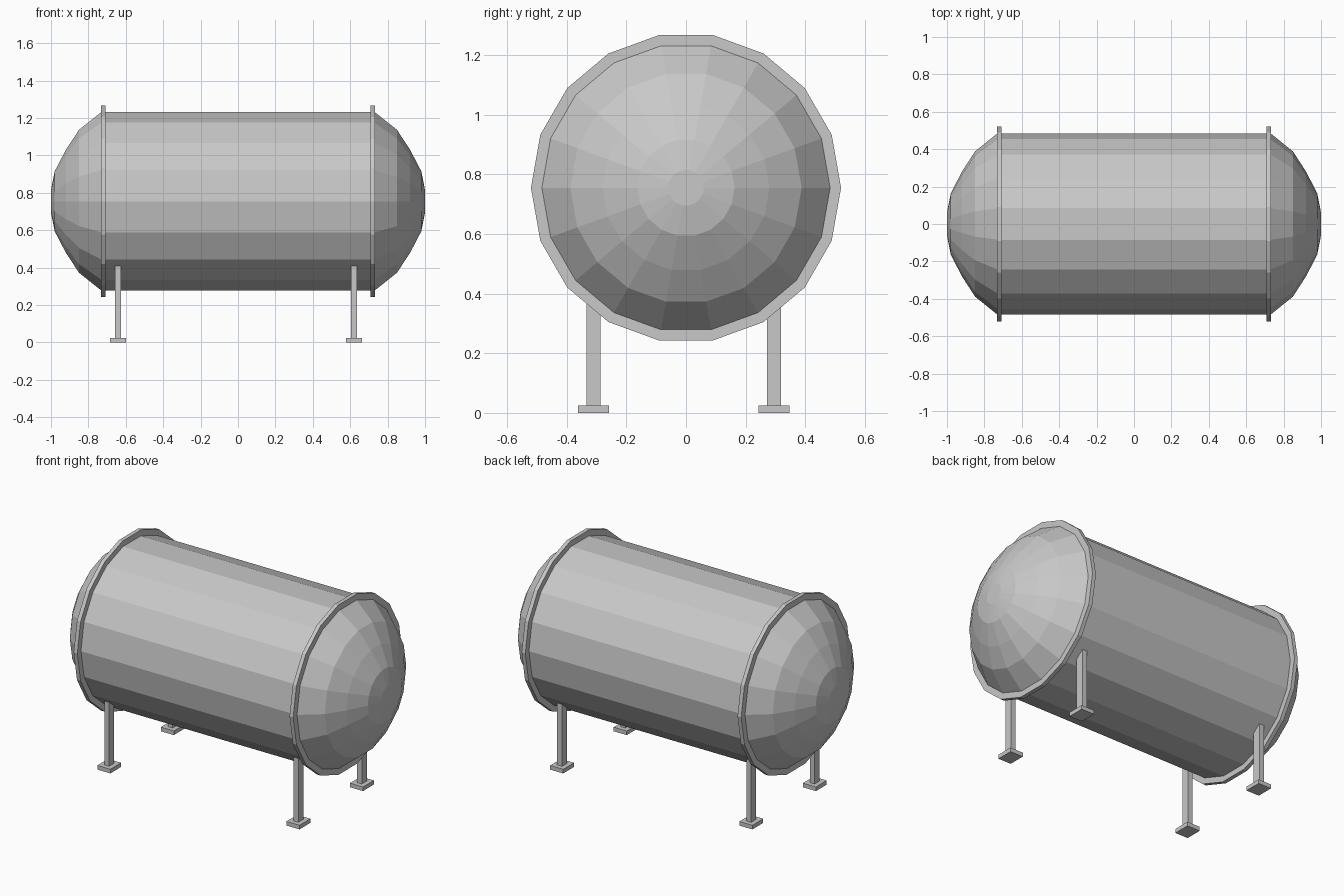
import bpy, bmesh
from math import cos, sin, pi

cube = bpy.data.objects.get("Cube")
if cube:
    bpy.data.objects.remove(cube, do_unlink=True)

SIDES = 18
AXIS_Z = 0.755

steel = bpy.data.materials.new("grey_steel")
steel.use_nodes = True
grey = (0.58, 0.58, 0.58, 1)
steel.diffuse_color = grey
steel.node_tree.nodes["Principled BSDF"].inputs["Base Color"].default_value = grey


def finish(name, bm):
    bmesh.ops.recalc_face_normals(bm, faces=bm.faces)
    mesh = bpy.data.meshes.new(name)
    bm.to_mesh(mesh)
    bm.free()
    mesh.materials.append(steel)
    obj = bpy.data.objects.new(name, mesh)
    bpy.context.collection.objects.link(obj)
    return obj


def revolve(name, profile, closed=False):
    """Spin (x, radius) points round the tank axis; open profiles get end caps."""
    bm = bmesh.new()
    rings = []
    for x, r in profile:
        angles = [2 * pi * i / SIDES for i in range(SIDES)]
        rings.append([bm.verts.new((x, r * cos(a), AXIS_Z + r * sin(a))) for a in angles])
    pairs = list(zip(rings, rings[1:]))
    if closed:
        pairs.append((rings[-1], rings[0]))
    else:
        bm.faces.new(rings[0])
        bm.faces.new(rings[-1])
    for a, b in pairs:
        for i in range(SIDES):
            j = (i + 1) % SIDES
            bm.faces.new((a[i], a[j], b[j], b[i]))
    return finish(name, bm)


def box(name, center, size):
    bm = bmesh.new()
    bmesh.ops.create_cube(bm, size=1)
    bmesh.ops.scale(bm, vec=size, verts=bm.verts)
    bmesh.ops.translate(bm, vec=center, verts=bm.verts)
    return finish(name, bm)


# Tank shell with a domed head at each end
dome = [(0.72, 0.485), (0.73, 0.485), (0.85, 0.388), (0.92, 0.28), (0.98, 0.163), (1.0, 0.06)]
revolve("tank_shell", [(-x, r) for x, r in reversed(dome)] + dome)

# Flange rings where the heads join the shell
for side, s in (("left", 1), ("right", -1)):
    revolve(side + "_flange",
            [(s * 0.708, 0.47), (s * 0.708, 0.52), (s * 0.732, 0.52), (s * 0.732, 0.47)],
            closed=True)

# Legs and foot plates
for side, x in (("left", 0.62), ("right", -0.642)):
    for end, y in (("front", -0.31), ("back", 0.295)):
        box(f"{end}_{side}_leg", (x, y, 0.215), (0.032, 0.048, 0.39))
        box(f"{end}_{side}_foot", (x, y, 0.0125), (0.087, 0.103, 0.025))
